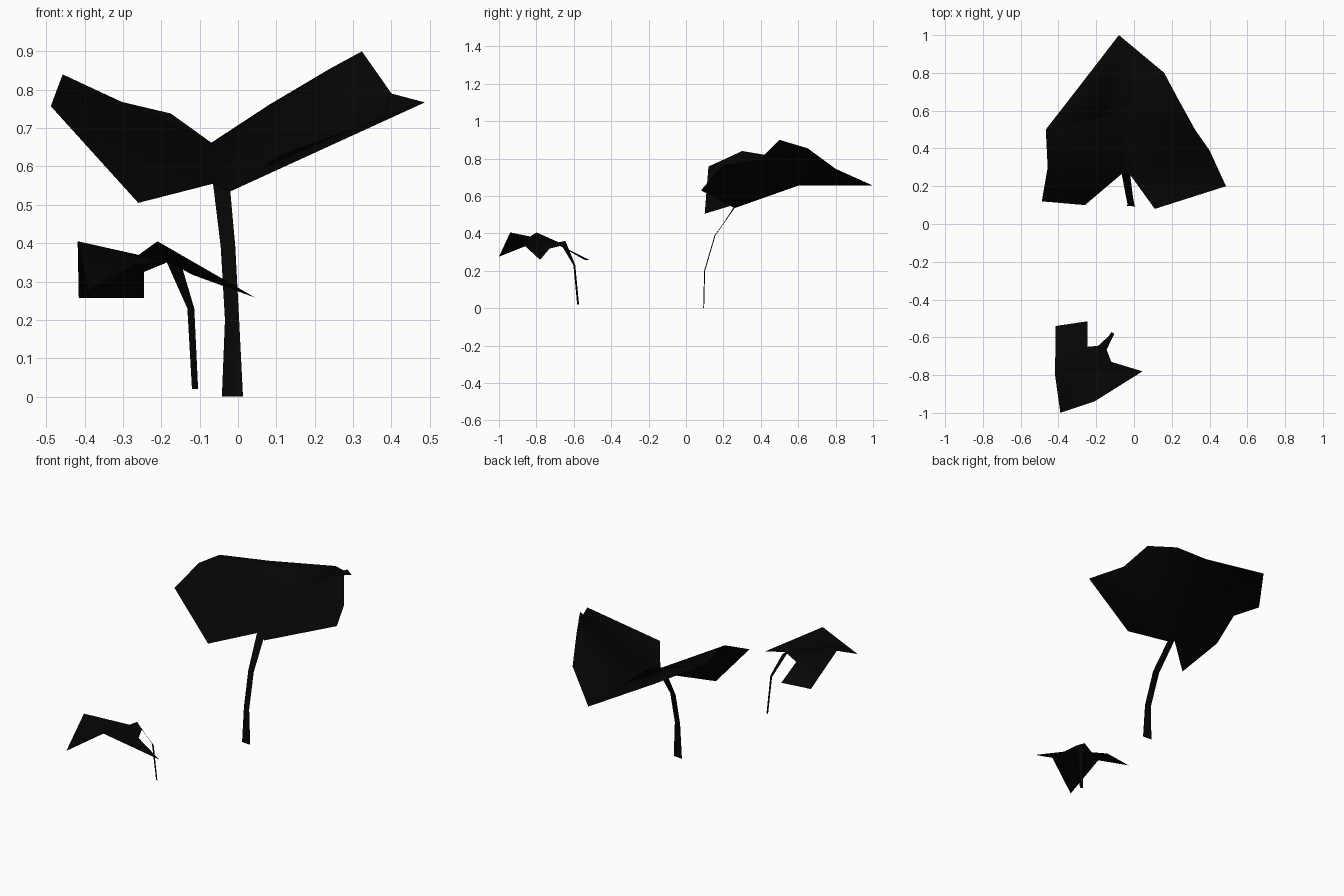
import bpy
import bmesh
from mathutils import Vector

old = bpy.data.objects.get("Cube")
if old:
    bpy.data.objects.remove(old)

black = bpy.data.materials.new("near_black")
black.use_nodes = True
colour = (0.0015, 0.0015, 0.0015, 1)
black.diffuse_color = colour
black.node_tree.nodes["Principled BSDF"].inputs["Base Color"].default_value = colour


def sheet(name, points, faces, facing):
    """Thin folded sheet: named points joined by faces, all turned the same way."""
    bm = bmesh.new()
    verts = {key: bm.verts.new(co) for key, co in points.items()}
    for face in faces:
        bm.faces.new([verts[key] for key in face.split()]).smooth = True
    bmesh.ops.recalc_face_normals(bm, faces=bm.faces[:])
    bm.normal_update()
    total = sum((f.normal * f.calc_area() for f in bm.faces), Vector())
    if total.dot(Vector(facing)) < 0:
        bmesh.ops.reverse_faces(bm, faces=bm.faces[:])
    mesh = bpy.data.meshes.new(name)
    bm.to_mesh(mesh)
    bm.free()
    mesh.materials.append(black)
    obj = bpy.data.objects.new(name, mesh)
    bpy.context.collection.objects.link(obj)
    return obj


def stem(name, left_edge, right_edge):
    """Flat ribbon between two edge paths running from root to leaf."""
    points, faces = {}, []
    for i, (a, b) in enumerate(zip(left_edge, right_edge)):
        points["left%d" % i], points["right%d" % i] = a, b
        if i:
            faces.append("left%d right%d right%d left%d" % (i - 1, i - 1, i, i))
    return sheet(name, points, faces, (0, -1, 0))


# Large leaf, folded up on both sides of its midrib
sheet("large_leaf", {
    "tip": (-.08, 1, .655), "midrib": (-.06, .6, .655),
    "notch_left": (-.02, .26, .535), "notch_right": (-.065, .265, .555),
    # left half
    "left_inner": (.08, .68, .76), "left_tip": (.16, .8, .745),
    "left_shoulder": (.24, .65, .855), "left_peak": (.323, .5, .9),
    "left_side": (.4, .39, .79), "left_corner": (.487, .2, .767),
    "left_lobe": (.11, .08, .63),
    # right half
    "right_inner": (-.175, .57, .738), "right_tip": (-.3, .715, .735),
    "right_side": (-.467, .5, .807), "right_peak": (-.457, .3, .84),
    "right_corner": (-.488, .12, .757), "right_lobe": (-.26, .1, .505),
}, [
    "tip midrib left_inner", "tip left_inner left_tip",
    "left_tip left_inner left_shoulder", "midrib left_peak left_shoulder left_inner",
    "midrib notch_left left_peak", "notch_left left_side left_peak",
    "notch_left left_corner left_side", "notch_left left_lobe left_corner",
    "tip right_inner midrib", "tip right_tip right_inner",
    "right_tip right_side right_inner", "midrib right_inner right_side",
    "midrib right_side right_peak", "midrib right_peak notch_right",
    "notch_right right_peak right_lobe", "right_peak right_corner right_lobe",
    "midrib notch_right notch_left",
], (0, 0, 1))

stem("large_stem",
     [(-.042, .097, 0), (-.034, .102, .2), (-.045, .158, .39), (-.065, .265, .555)],
     [(.013, .092, 0), (.003, .097, .2), (-.007, .153, .39), (-.02, .26, .535)])

# Small leaf, drooping at its tip and lobes
sheet("small_leaf", {
    "tip": (-.39, -1, .275), "midrib": (-.27, -.83, .343),
    "base": (-.18, -.68, .352),
    "left_peak": (-.21, -.94, .405), "left_corner": (.045, -.78, .258),
    "left_base": (-.12, -.73, .318), "notch_left": (-.145, -.665, .335),
    "right_peak": (-.418, -.8, .405), "right_corner": (-.415, -.54, .257),
    "right_lobe": (-.245, -.515, .257), "right_base": (-.245, -.65, .325),
    "notch_right": (-.19, -.645, .36),
}, [
    "tip left_peak midrib", "midrib left_peak base",
    "base left_peak left_base", "left_peak left_corner left_base",
    "base left_base notch_left", "base notch_left notch_right",
    "tip midrib right_peak", "midrib base right_peak",
    "base right_base right_peak", "base notch_right right_base",
    "right_peak right_base right_corner", "right_base right_lobe right_corner",
], (0, 0, 1))

stem("small_stem",
     [(-.12, -.572, .02), (-.132, -.592, .23), (-.19, -.645, .36)],
     [(-.104, -.582, .02), (-.114, -.602, .23), (-.145, -.665, .335)])
